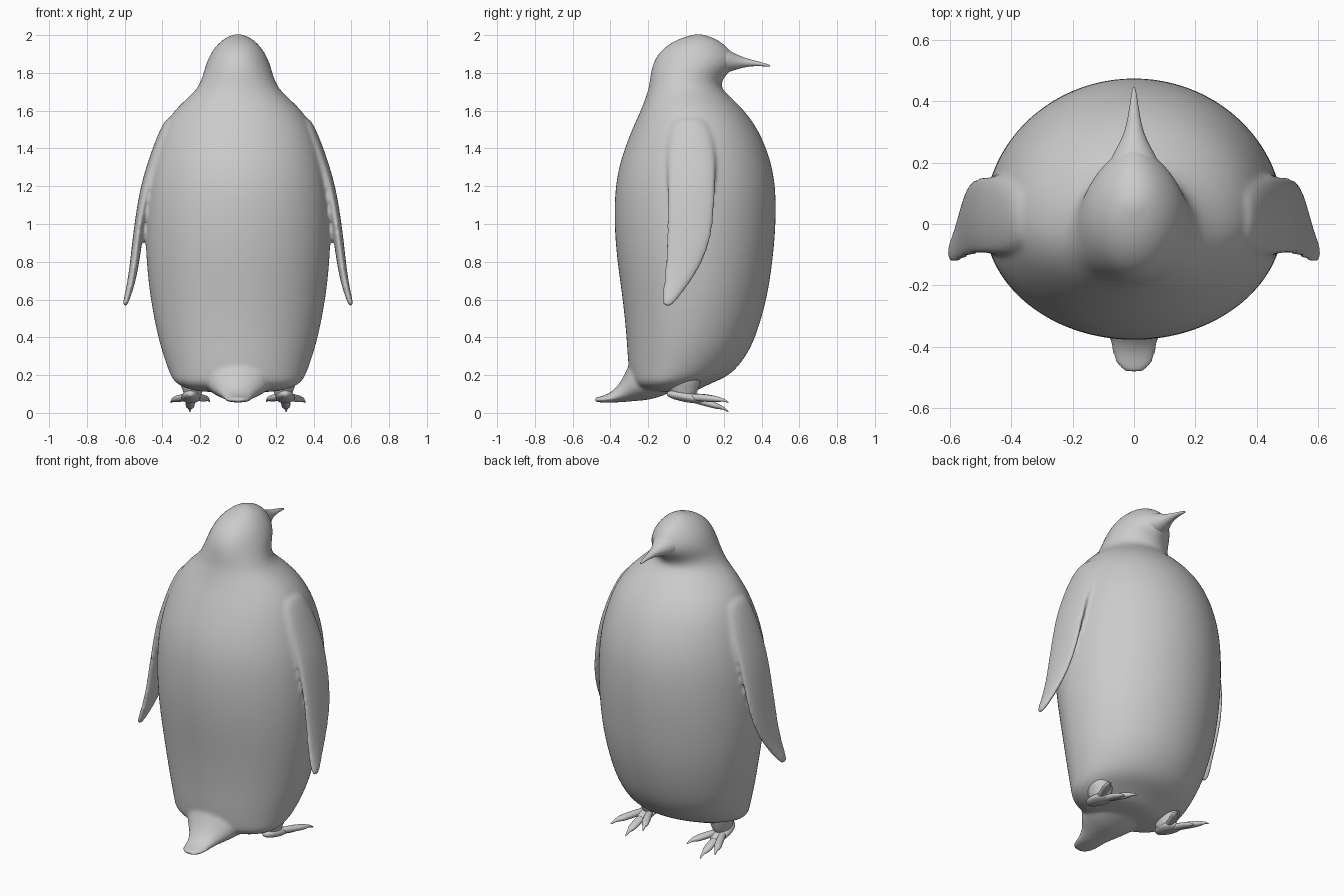
import bpy, bmesh, math
from mathutils import Vector


def oval(c, u, v_pos, v_neg=None, n=24, k=1.0):
    """Closed ring around c; u is the half width, v_pos/v_neg the offsets to its two depth ends."""
    c, u, vp = Vector(c), Vector(u), Vector(v_pos)
    vn = Vector(v_neg) if v_neg is not None else -vp
    pts = []
    for i in range(n):
        a = 2 * math.pi * i / n
        ca, sa = math.cos(a), math.sin(a)
        w = math.copysign(abs(ca) ** (k if sa > 0 else 1), ca)
        pts.append(c + u * w + (vp if sa > 0 else vn) * abs(sa))
    return pts


def skin(bm, rings):
    """Bridge consecutive rings and cap both ends."""
    loops = [[bm.verts.new(p) for p in r] for r in rings]
    n = len(loops[0])
    faces = []
    for a, b in zip(loops, loops[1:]):
        for i in range(n):
            j = (i + 1) % n
            faces.append(bm.faces.new((a[i], a[j], b[j], b[i])))
    for loop in (loops[0], loops[-1]):
        mid = bm.verts.new(sum((v.co for v in loop), Vector()) / n)
        for i in range(n):
            faces.append(bm.faces.new((loop[i], loop[(i + 1) % n], mid)))
    bmesh.ops.recalc_face_normals(bm, faces=faces)


def build(name, parts, mirror=False, subdiv=1):
    bm = bmesh.new()
    for rings in parts:
        skin(bm, rings)
    for f in bm.faces:
        f.smooth = True
    me = bpy.data.meshes.new(name)
    bm.to_mesh(me)
    bm.free()
    ob = bpy.data.objects.new(name, me)
    bpy.context.collection.objects.link(ob)
    if mirror:
        ob.modifiers.new("mirror", 'MIRROR')
    m = ob.modifiers.new("subdiv", 'SUBSURF')
    m.levels = m.render_levels = subdiv
    return ob


# Body and head: z, half width, back y, front y, pointedness of the front
profile = [
    (0.11, 0.20, -0.20, 0.04, 1), (0.13, 0.28, -0.26, 0.08, 1),
    (0.16, 0.335, -0.29, 0.14, 1), (0.20, 0.36, -0.30, 0.24, 1),
    (0.30, 0.395, -0.31, 0.32, 1), (0.40, 0.425, -0.315, 0.37, 1),
    (0.60, 0.465, -0.335, 0.43, 1), (0.80, 0.487, -0.365, 0.46, 1),
    (1.00, 0.493, -0.382, 0.478, 1), (1.20, 0.482, -0.377, 0.477, 1),
    (1.35, 0.452, -0.345, 0.447, 1), (1.50, 0.405, -0.287, 0.385, 1),
    (1.60, 0.34, -0.24, 0.31, 1), (1.66, 0.275, -0.217, 0.25, 1),
    (1.71, 0.222, -0.20, 0.192, 1), (1.75, 0.20, -0.193, 0.185, 1.1),
    (1.79, 0.185, -0.188, 0.215, 1.3), (1.83, 0.175, -0.18, 0.255, 1.5),
    (1.87, 0.16, -0.165, 0.265, 1.5), (1.91, 0.14, -0.14, 0.245, 1.4),
    (1.95, 0.11, -0.095, 0.205, 1.2), (1.98, 0.075, -0.04, 0.16, 1),
    (1.998, 0.04, 0.02, 0.11, 1), (2.006, 0.01, 0.055, 0.075, 1)]
body = []
for z, w, yb, yf, k in profile:
    cy = yb + (yf - yb) * 0.46
    body.append(oval((0, cy, z), (w, 0, 0), (0, yf - cy, 0), (0, yb - cy, 0), 40, k))

# Tail: y, half width, low z, high z
tail = []
for y, w, z0, z1 in [(-0.485, 0.03, 0.06, 0.08), (-0.465, 0.06, 0.055, 0.085),
                     (-0.42, 0.072, 0.055, 0.095), (-0.37, 0.08, 0.055, 0.13),
                     (-0.33, 0.10, 0.057, 0.19), (-0.30, 0.13, 0.06, 0.26),
                     (-0.26, 0.165, 0.063, 0.34), (-0.18, 0.19, 0.07, 0.34),
                     (-0.10, 0.19, 0.10, 0.30), (0.0, 0.15, 0.14, 0.28)]:
    cz = z0 + (z1 - z0) * 0.4
    tail.append(oval((0, y, cz), (w, 0, 0), (0, 0, z1 - cz), (0, 0, z0 - cz), 40, 1.2))

# Flippers: x, y, z, half chord, half thickness
sides = [(0.345, 0.02, 1.56, 0.09, 0.04), (0.395, 0.025, 1.45, 0.12, 0.04),
         (0.44, 0.03, 1.33, 0.13, 0.037), (0.485, 0.028, 1.2, 0.128, 0.032),
         (0.518, 0.025, 1.02, 0.126, 0.028), (0.537, 0.01, 0.88, 0.114, 0.026),
         (0.552, -0.02, 0.76, 0.092, 0.024), (0.572, -0.06, 0.66, 0.062, 0.02),
         (0.59, -0.085, 0.60, 0.042, 0.017), (0.60, -0.10, 0.563, 0.02, 0.012)]
flippers = [[oval((s * x, y, z), (t, 0, 0), (0, c, 0)) for x, y, z, c, t in sides]
            for s in (1, -1)]

# Merge into one softly blended skin
torso = build("body_tail_and_flippers", [body, tail] + flippers, subdiv=2)
r = torso.modifiers.new("blend", 'REMESH')
r.mode, r.voxel_size, r.use_smooth_shade = 'VOXEL', 0.01, True
s = torso.modifiers.new("soften", 'SMOOTH')
s.factor, s.iterations = 0.5, 10

# Beak: y, half width, low z, high z
beak = []
for y, w, z0, z1 in [(0.12, 0.11, 1.79, 1.945), (0.20, 0.085, 1.795, 1.935),
                     (0.25, 0.055, 1.812, 1.907), (0.30, 0.03, 1.828, 1.883),
                     (0.36, 0.018, 1.837, 1.866), (0.41, 0.011, 1.835, 1.854),
                     (0.445, 0.005, 1.832, 1.842)]:
    beak.append(oval((0, y, (z0 + z1) / 2), (w, 0, 0), (0, 0, (z1 - z0) / 2)))
build("beak", [beak])

# Legs and feet: short leg, heel pad, three clawed toes
leg = [oval((0.24, -0.01, z), (w, 0, 0), (0, d, 0), n=16)
       for z, w, d in [(0.26, 0.08, 0.11), (0.17, 0.08, 0.09), (0.12, 0.05, 0.075),
                       (0.075, 0.045, 0.055)]]
pad = [oval((0.25, y, z), (w, 0, 0), (0, 0, h), n=16)
       for y, z, w, h in [(-0.10, 0.10, 0.015, 0.012), (-0.07, 0.098, 0.04, 0.026),
                          (0.0, 0.085, 0.055, 0.03), (0.05, 0.075, 0.05, 0.026),
                          (0.09, 0.065, 0.03, 0.015)]]


def toe(tip):
    a, b = Vector((0.25, -0.02, 0.085)), Vector(tip)
    rings = []
    for f, w, h, lift in [(0, 0.02, 0.018, 0), (0.35, 0.024, 0.02, 0.006),
                          (0.6, 0.026, 0.02, 0.006), (0.78, 0.024, 0.016, 0.006),
                          (0.84, 0.012, 0.010, 0.006), (0.93, 0.008, 0.008, 0.004),
                          (1, 0.003, 0.003, -0.006)]:
        p = a.lerp(b, f) + Vector((0, 0, lift))
        rings.append(oval(p, (w, 0, 0), (0, 0, h), n=12))
    return rings


toes = [toe(t) for t in [(0.255, 0.225, 0.012), (0.355, 0.225, 0.06), (0.15, 0.205, 0.065)]]
build("legs_and_feet", [leg, pad] + toes, mirror=True)
